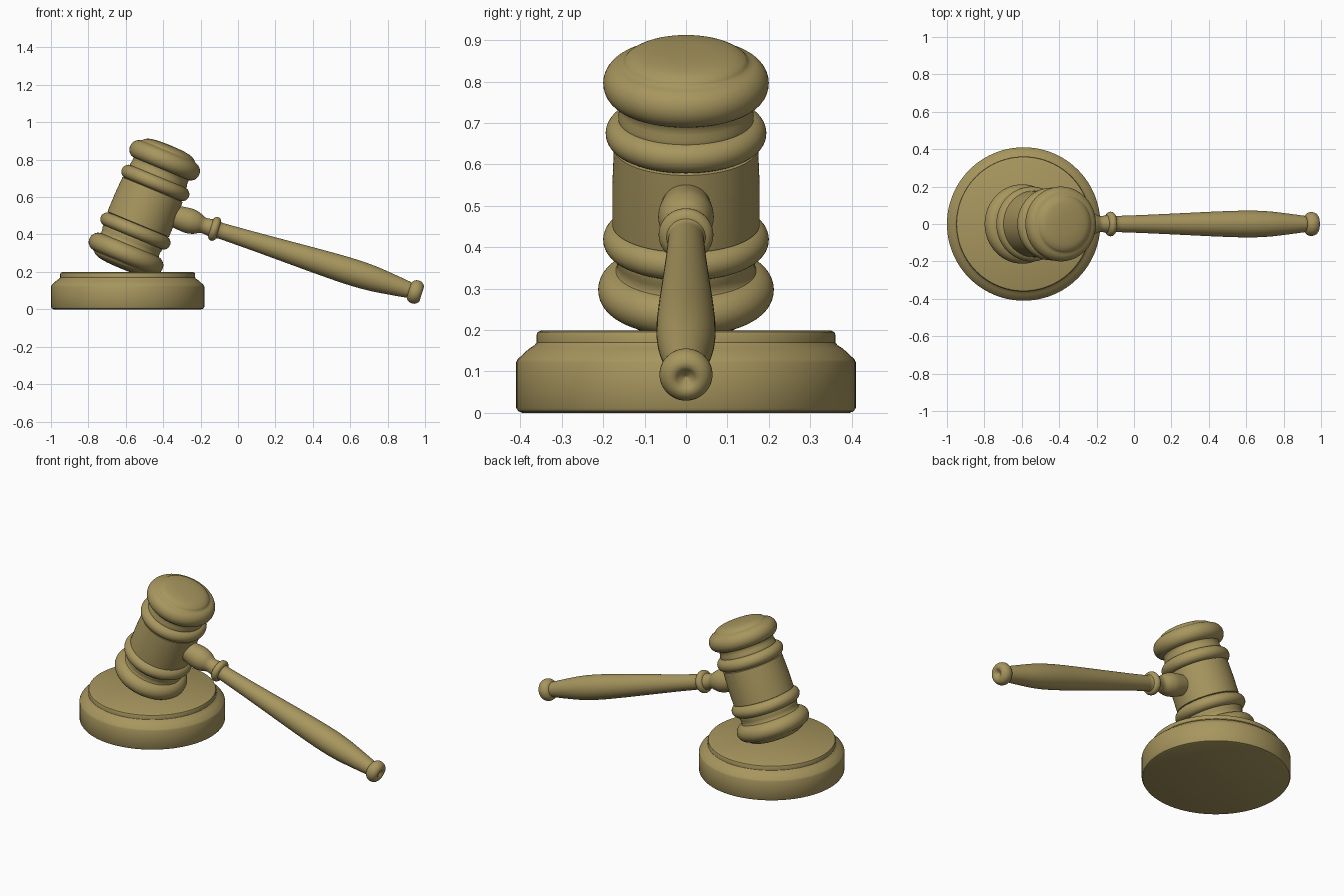
import bpy, bmesh, math
from mathutils import Matrix, Vector

if "Cube" in bpy.data.objects:
    bpy.data.objects.remove(bpy.data.objects["Cube"])

wood = bpy.data.materials.new("tan wood")
wood.diffuse_color = (0.39, 0.306, 0.113, 1)
wood.use_nodes = True
wood.node_tree.nodes["Principled BSDF"].inputs["Base Color"].default_value = wood.diffuse_color


def arc(s, r, ds, dr, n=12, a0=-80, a1=80):
    """Half-round bead in (axial, radius) coordinates."""
    angles = [math.radians(a0 + (a1 - a0) * i / n) for i in range(n + 1)]
    return [(s + ds * math.sin(a), r + dr * math.cos(a)) for a in angles]


def smooth_curve(pts, n=6):
    """Catmull-Rom interpolation through profile points."""
    p = [Vector(q) for q in pts]
    p = [p[0]] + p + [p[-1]]
    out = []
    for i in range(1, len(p) - 2):
        a, b, c, d = p[i - 1:i + 3]
        for k in range(n):
            t = k / n
            out.append(tuple(0.5 * (2 * b + (c - a) * t + (2 * a - 5 * b + 4 * c - d) * t * t
                                    + (3 * b - a - 3 * c + d) * t ** 3)))
    return out + [tuple(p[-1])]


def lathe(name, profile, origin, axis, segs=96):
    """Spin (axial, radius) points about an axis; ends close at the centre."""
    bm = bmesh.new()
    rings = []
    for s, r in profile:
        if r < 1e-4:
            rings.append([bm.verts.new((0, 0, s))] * segs)
        else:
            rings.append([bm.verts.new((r * math.cos(2 * math.pi * i / segs),
                                        r * math.sin(2 * math.pi * i / segs), s))
                          for i in range(segs)])
    for lo, hi in zip(rings, rings[1:]):
        for i in range(segs):
            j = (i + 1) % segs
            bm.faces.new(list(dict.fromkeys((lo[i], lo[j], hi[j], hi[i]))))
    bmesh.ops.recalc_face_normals(bm, faces=bm.faces)
    rot = Vector((0, 0, 1)).rotation_difference(Vector(axis)).to_matrix().to_4x4()
    bm.transform(Matrix.Translation(origin) @ rot)
    mesh = bpy.data.meshes.new(name)
    bm.to_mesh(mesh)
    bm.free()
    mesh.materials.append(wood)
    ob = bpy.data.objects.new(name, mesh)
    bpy.context.collection.objects.link(ob)
    bpy.ops.object.select_all(action='DESELECT')
    ob.select_set(True)
    bpy.context.view_layer.objects.active = ob
    bpy.ops.object.shade_smooth_by_angle(angle=math.radians(32))
    return ob


# Sounding block: thick disc with chamfer and raised top
lathe("sounding_block",
      [(0, 0), (0, 0.395), (0.004, 0.405), (0.012, 0.41), (0.122, 0.41), (0.13, 0.406),
       (0.156, 0.378), (0.163, 0.366), (0.17, 0.361), (0.188, 0.361), (0.195, 0.358),
       (0.199, 0.35), (0.199, 0)],
      (-0.59, 0, 0), (0, 0, 1))

# Head: mirrored half profile with two beads and a domed cap, slightly wider below
half = [(0.0, 0.178), (0.10, 0.176)]
half += arc(0.139, 0.160, 0.037, 0.037)
half += [(0.185, 0.167), (0.198, 0.163), (0.215, 0.163)]
half += arc(0.270, 0.157, 0.050, 0.049, 16)
half += smooth_curve([(0.324, 0.157), (0.335, 0.146), (0.346, 0.12), (0.353, 0.07), (0.355, 0)])
profile = [(-s, r) for s, r in reversed(half[1:])] + half
profile = [(s, r * (1 - 0.11 * s)) for s, r in profile]
tilt = math.radians(22.5)
lathe("gavel_head", profile, (-0.495, 0, 0.5475), (math.sin(tilt), 0, math.cos(tilt)))

# Handle: bulb, neck, collar, swelling grip and dimpled end knob
grip = smooth_curve([(-0.26, 0), (-0.258, 0.05), (-0.20, 0.062), (-0.14, 0.067), (-0.10, 0.059),
                     (-0.065, 0.043), (-0.035, 0.045)])
grip += arc(0, 0.043, 0.022, 0.023, 10)
grip += smooth_curve([(0.03, 0.043), (0.2, 0.049), (0.4, 0.058), (0.6, 0.067), (0.76, 0.0715),
                      (0.88, 0.068), (1.0, 0.055), (1.085, 0.044)])
grip += arc(1.125, 0.034, 0.036, 0.030, 12, -75, 90)
grip += smooth_curve([(1.159, 0.026), (1.150, 0.014), (1.142, 0)], 4)
lathe("gavel_handle", grip, (-0.125, 0, 0.43), (0.954, 0, -0.300), 64)
